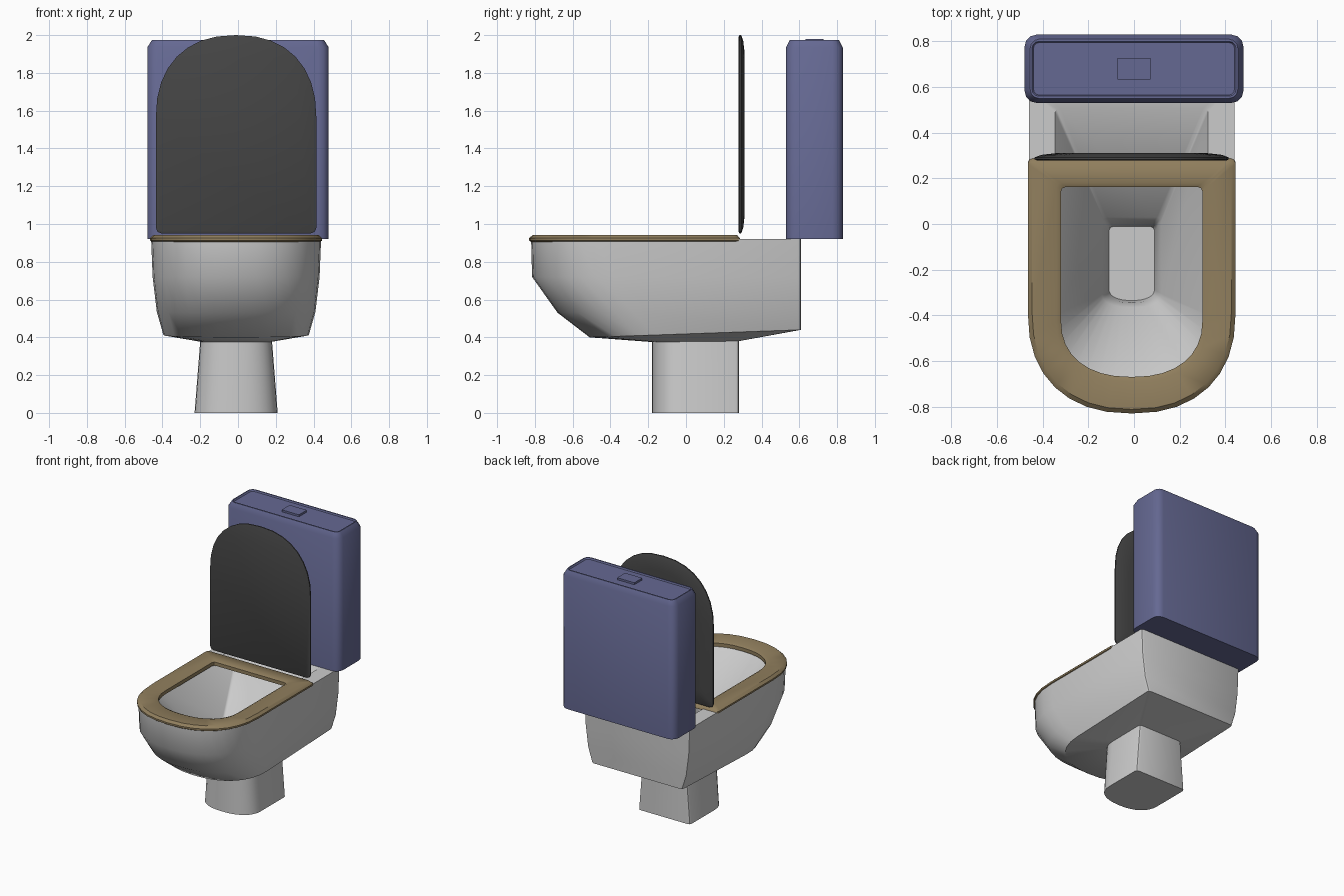
import bpy, bmesh, math

if "Cube" in bpy.data.objects:
    bpy.data.objects.remove(bpy.data.objects["Cube"])

CX = -0.01  # the bowl, seat and lid sit slightly left of the tank


def d_ring(hw, yf, yb, depth, zf, zb=None, back=0.02, n=16, p=0.87):
    """D-shaped outline: rounded front at yf, straight sides, flat back at yb."""
    zb = zf if zb is None else zb
    pts = []
    for i in range(n + 1):
        a = math.pi * i / n
        c, s = math.cos(a), max(math.sin(a), 0)
        pts.append((math.copysign(abs(c) ** p, c) * hw, yf + depth - depth * s ** p))
    pts += [(-hw, yb - back), (-hw + back * 0.3, yb - back * 0.3), (-hw + back, yb),
            (hw - back, yb), (hw - back * 0.3, yb - back * 0.3), (hw, yb - back)]
    return [(CX + x, y, zf + (zb - zf) * (y - yf) / (yb - yf)) for x, y in pts]


def rect_ring(hx, y0, y1, z, c):
    """Rectangle with rounded corners of radius c."""
    pts = []
    for k, (sx, y) in enumerate([(1, y1 - c), (-1, y1 - c), (-1, y0 + c), (1, y0 + c)]):
        for j in range(4):
            a = math.pi / 2 * (k + j / 3)
            pts.append((sx * (hx - c) + c * math.cos(a), y + c * math.sin(a), z))
    return pts


def loft(name, rings, color=None, closed=False, angle=40):
    bm = bmesh.new()
    vs = [[bm.verts.new(q) for q in r] for r in rings]
    n = len(vs[0])
    pairs = list(zip(vs, vs[1:])) + ([(vs[-1], vs[0])] if closed else [])
    for a, b in pairs:
        for i in range(n):
            j = (i + 1) % n
            bm.faces.new((a[i], a[j], b[j], b[i]))
    if not closed:
        bm.faces.new(vs[0][::-1])
        bm.faces.new(vs[-1])
    bmesh.ops.recalc_face_normals(bm, faces=bm.faces)
    me = bpy.data.meshes.new(name)
    bm.to_mesh(me)
    bm.free()
    ob = bpy.data.objects.new(name, me)
    bpy.context.collection.objects.link(ob)
    if color:
        mat = bpy.data.materials.new(name + "_color")
        mat.diffuse_color = color
        mat.use_nodes = True
        mat.node_tree.nodes["Principled BSDF"].inputs["Base Color"].default_value = mat.diffuse_color
        me.materials.append(mat)
    bpy.ops.object.select_all(action='DESELECT')
    ob.select_set(True)
    bpy.context.view_layer.objects.active = ob
    bpy.ops.object.shade_smooth_by_angle(angle=math.radians(angle))
    return ob


# Bowl: pedestal, outer shell, rim and basin in one loft
loft("bowl", [
    d_ring(0.22, -0.18, 0.28, 0.16, 0.0),
    d_ring(0.19, -0.18, 0.28, 0.16, 0.375, 0.38),
    d_ring(0.385, -0.51, 0.61, 0.34, 0.40, 0.44),
    d_ring(0.42, -0.68, 0.61, 0.40, 0.53, 0.55),
    d_ring(0.442, -0.815, 0.61, 0.44, 0.72),
    d_ring(0.45, -0.82, 0.61, 0.44, 0.92),
    d_ring(0.335, -0.70, 0.51, 0.30, 0.92),
    d_ring(0.13, -0.365, 0.03, 0.06, 0.60),
    d_ring(0.11, -0.345, 0.0, 0.05, 0.54),
    d_ring(0.10, -0.335, -0.01, 0.05, 0.47),
])

# Seat ring with rounded edges
loft("seat", [
    d_ring(0.445, -0.82, 0.28, 0.44, 0.905),
    d_ring(0.455, -0.83, 0.29, 0.44, 0.912),
    d_ring(0.455, -0.83, 0.285, 0.44, 0.925),
    d_ring(0.437, -0.812, 0.27, 0.43, 0.942),
    d_ring(0.33, -0.69, 0.18, 0.26, 0.942),
    d_ring(0.31, -0.67, 0.162, 0.25, 0.932),
    d_ring(0.31, -0.67, 0.162, 0.25, 0.905),
], (0.28, 0.21, 0.11, 1), closed=True)

# Raised lid: flat front, gently domed back
lid = [d_ring(0.425 - i, -2.0 + i, -0.95 - i, 0.44, y, back=0.03)
       for y, i in [(0.279, 0.008), (0.283, 0.0), (0.292, 0.0), (0.303, 0.03), (0.311, 0.10)]]
loft("lid", [[(x, z, -y) for x, y, z in r] for r in lid], (0.06, 0.06, 0.06, 1))

# Tank with chamfered top and shallow recessed panel
blue = (0.13, 0.14, 0.29, 1)
loft("tank", [
    rect_ring(0.48, 0.53, 0.83, 0.92, 0.055),
    rect_ring(0.48, 0.53, 0.83, 1.935, 0.055),
    rect_ring(0.455, 0.55, 0.81, 1.975, 0.04),
    rect_ring(0.447, 0.56, 0.80, 1.975, 0.03),
    rect_ring(0.44, 0.565, 0.795, 1.965, 0.025),
], blue, angle=35)

# Flush button
loft("flush_button", [rect_ring(0.073, 0.632, 0.728, z, 0.004) for z in (1.955, 1.98)], blue)
